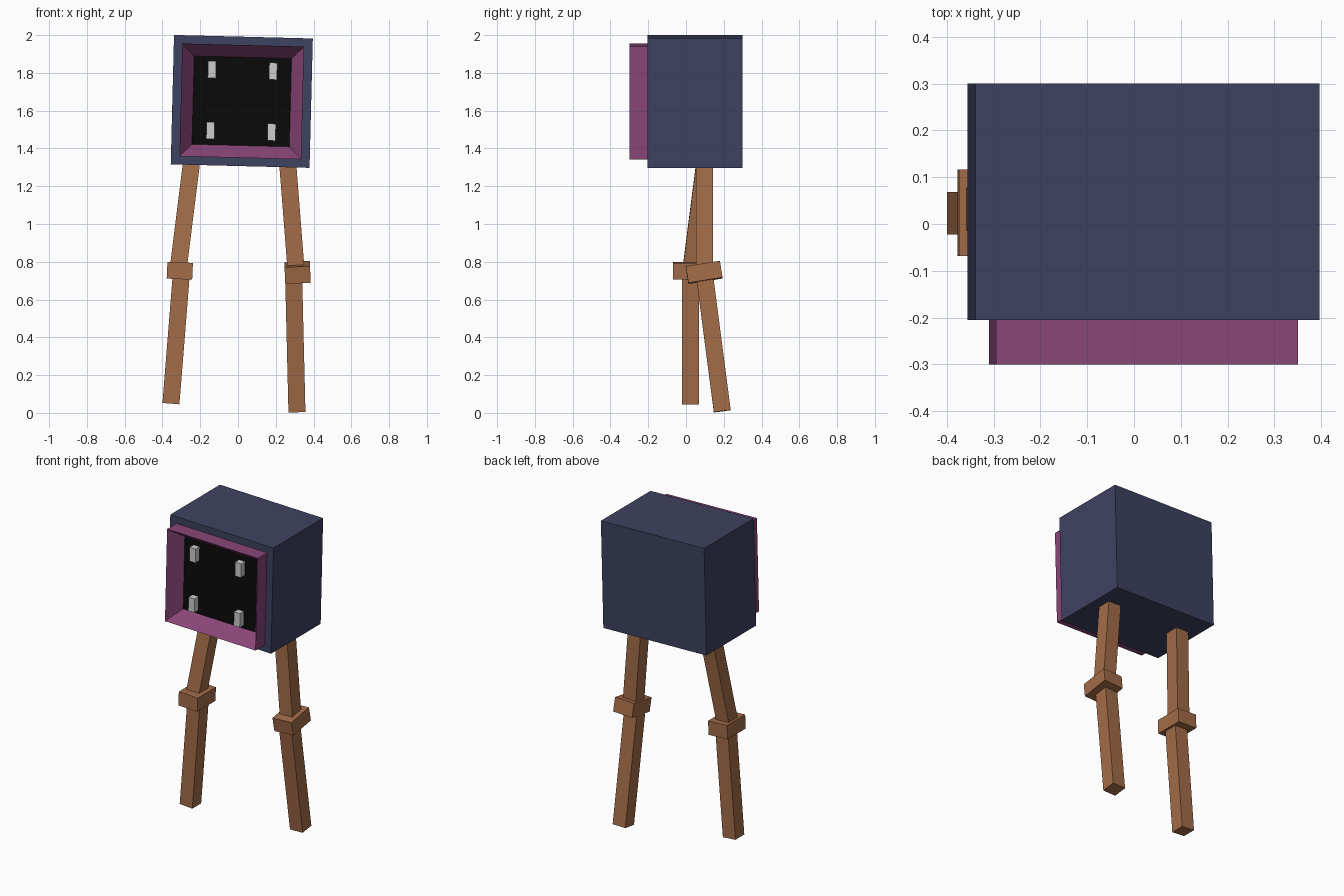
import bpy, bmesh
from math import radians
from mathutils import Matrix, Vector

if "Cube" in bpy.data.objects:
    bpy.data.objects.remove(bpy.data.objects["Cube"], do_unlink=True)


def material(name, rgb):
    m = bpy.data.materials.new(name)
    m.use_nodes = True
    m.diffuse_color = (*rgb, 1)
    m.node_tree.nodes["Principled BSDF"].inputs["Base Color"].default_value = (*rgb, 1)
    return m


navy = material("navy", (0.048, 0.054, 0.117))
plum = material("plum", (0.254, 0.061, 0.188))
black = material("black", (0.003, 0.003, 0.003))
pale_grey = material("pale grey", (0.61, 0.61, 0.61))
wood = material("wood brown", (0.366, 0.15, 0.065))


def box(name, size, matrix, *mats):
    """Flat-shaded box of the given size, placed by a matrix."""
    bm = bmesh.new()
    bmesh.ops.create_cube(bm, size=1, matrix=Matrix.Diagonal((*size, 1)))
    mesh = bpy.data.meshes.new(name)
    bm.to_mesh(mesh)
    bm.free()
    obj = bpy.data.objects.new(name, mesh)
    obj.matrix_world = matrix
    for m in mats:
        mesh.materials.append(m)
    bpy.context.collection.objects.link(obj)
    return obj


def beam(name, bottom, top, width, depth):
    """Wooden box running from one point to another."""
    a, b = Vector(bottom), Vector(top)
    z = (b - a).normalized()
    x = Vector((0, 1, 0)).cross(z).normalized()
    y = z.cross(x)
    rot = Matrix((x, y, z)).transposed().to_4x4()
    return box(name, (width, depth, (b - a).length),
               Matrix.Translation((a + b) / 2) @ rot, wood)


# Head space: slightly rolled to one side
head = Matrix.Translation((0.02, 0, 1.649)) @ Matrix.Rotation(radians(1.45), 4, "Y")


def in_head(x, y, z):
    return head @ Matrix.Translation((x, y, z))


box("head", (0.735, 0.505, 0.685), in_head(0, 0.0475, 0), navy)

# Mouth frame: front face inset and pushed back into a black recess
frame = box("mouth_frame", (0.645, 0.1, 0.597), in_head(0, -0.25, 0), plum, black)
bm = bmesh.new()
bm.from_mesh(frame.data)
front = min(bm.faces, key=lambda f: f.calc_center_median().y)
bmesh.ops.inset_region(bm, faces=[front], thickness=0.0915)
bmesh.ops.translate(bm, verts=front.verts, vec=(0, 0.09, 0))
front.material_index = 1
bm.to_mesh(frame.data)
bm.free()

# Teeth, one pair above and one below
for row, z in (("upper", 0.164), ("lower", -0.159)):
    for side, x in (("left", 0.162), ("right", -0.162)):
        box(f"{row}_{side}_tooth", (0.043, 0.042, 0.09), in_head(x, -0.245, z), pale_grey)

# Right leg
beam("right_upper_leg", (-0.317, 0.027, 0.76), (-0.242, 0.104, 1.36), 0.09, 0.09)
beam("right_knee", (-0.31, 0.024, 0.708), (-0.306, 0.024, 0.797), 0.135, 0.185)
beam("right_lower_leg", (-0.355, 0.023, 0.049), (-0.299, 0.023, 0.75), 0.09, 0.09)

# Left leg
beam("left_upper_leg", (0.307, 0.097, 0.76), (0.26, 0.097, 1.36), 0.09, 0.09)
beam("left_knee", (0.317, 0.103, 0.7), (0.313, 0.089, 0.788), 0.135, 0.183)
beam("left_lower_leg", (0.312, 0.192, 0.009), (0.294, 0.096, 0.745), 0.09, 0.09)
